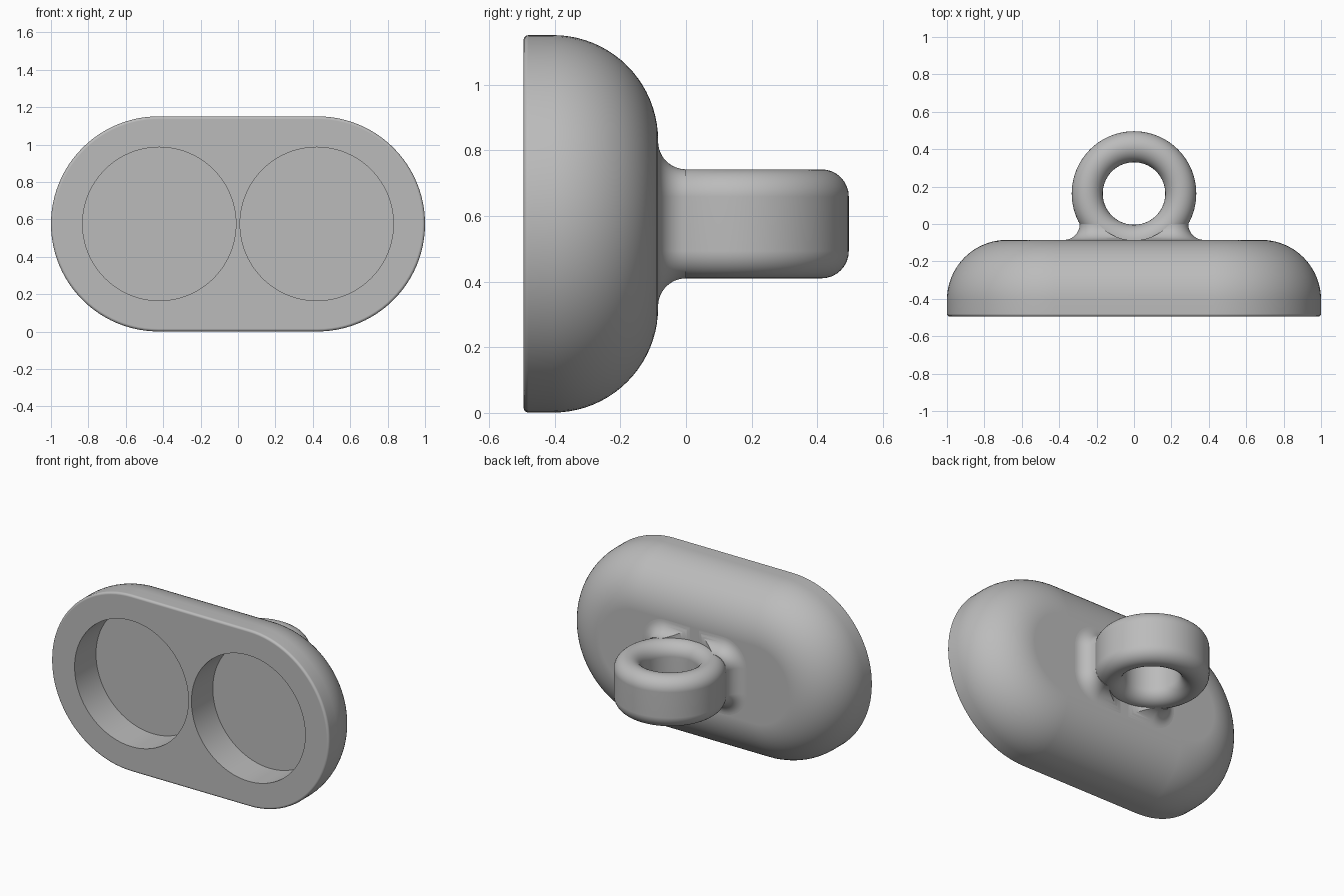
import bpy, bmesh, math
from math import sin, cos, pi
from mathutils import Matrix

MID = 0.576          # height of the centre line
FRONT, BACK = -0.495, -0.085

old = bpy.data.objects.get("Cube")
if old:
    bpy.data.objects.remove(old, do_unlink=True)

grey = bpy.data.materials.new("plain grey")
grey.use_nodes = True
grey.diffuse_color = (0.5, 0.5, 0.5, 1)
grey.node_tree.nodes["Principled BSDF"].inputs["Base Color"].default_value = (0.5, 0.5, 0.5, 1)


def add_object(name, bm):
    bmesh.ops.recalc_face_normals(bm, faces=bm.faces)
    mesh = bpy.data.meshes.new(name)
    bm.to_mesh(mesh)
    bm.free()
    mesh.materials.append(grey)
    obj = bpy.data.objects.new(name, mesh)
    bpy.context.collection.objects.link(obj)
    return obj


def outline(hx, hz, r, y, steps=24):
    """Rounded rectangle in the xz plane at depth y."""
    points = []
    for q, (sx, sz) in enumerate([(1, 1), (-1, 1), (-1, -1), (1, -1)]):
        for i in range(steps + 1):
            a = (q + i / steps) * pi / 2
            points.append((sx * (hx - r) + r * cos(a), y, MID + sz * (hz - r) + r * sin(a)))
    return points


def loft(name, sections):
    bm = bmesh.new()
    rings = [[bm.verts.new(p) for p in outline(*s)] for s in sections]
    for a, b in zip(rings, rings[1:]):
        for i in range(len(a)):
            j = (i + 1) % len(a)
            bm.faces.new((a[i], a[j], b[j], b[i]))
    bm.faces.new(rings[0])
    bm.faces.new(rings[-1])
    bmesh.ops.remove_doubles(bm, verts=bm.verts, dist=0.0001)
    return add_object(name, bm)


def lathe(name, profile, closed):
    """Turn an (r, z) profile about the ring's vertical axis."""
    bm = bmesh.new()
    verts = [bm.verts.new((r, 0, z)) for r, z in profile]
    edges = [bm.edges.new(pair) for pair in zip(verts, verts[1:])]
    if closed:
        edges.append(bm.edges.new((verts[-1], verts[0])))
    bmesh.ops.spin(bm, geom=verts + edges, axis=(0, 0, 1), cent=(0, 0, 0), angle=2 * pi, steps=96)
    bmesh.ops.remove_doubles(bm, verts=bm.verts, dist=0.0001)
    bmesh.ops.translate(bm, verts=bm.verts, vec=(0, 0.163, MID))
    return add_object(name, bm)


def cut(obj, cutter):
    mod = obj.modifiers.new("cut", 'BOOLEAN')
    mod.operation = 'DIFFERENCE'
    mod.solver = 'EXACT'
    mod.object = cutter
    cutter.hide_render = True
    cutter.hide_set(True)


def smooth(obj):
    bpy.ops.object.select_all(action='DESELECT')
    bpy.context.view_layer.objects.active = obj
    obj.select_set(True)
    # apply cuts first so the sharp edges are found on the final shape
    for mod in list(obj.modifiers):
        bpy.ops.object.modifier_apply(modifier=mod.name)
    bpy.ops.object.shade_smooth_by_angle(angle=math.radians(35))
    obj.modifiers.new("flat faces stay flat", 'WEIGHTED_NORMAL').keep_sharp = True


# Body: long rounded block with a domed back edge
def body_section(inset, y):
    return (1 - inset, 0.575 - inset, 0.575 - inset, y)


DOME, LIP = 0.32, 0.015
sections = []
for i in range(5):
    a = i / 4 * pi / 2
    sections.append(body_section(LIP * (1 - sin(a)), FRONT + LIP * (1 - cos(a))))
for i in range(21):
    a = i / 20 * pi / 2
    sections.append(body_section(DOME * (1 - cos(a)), BACK - DOME + DOME * sin(a)))
body = loft("body", sections)

# Two round pockets in the front
pockets = []
for side, x in (("left", 0.421), ("right", -0.421)):
    bm = bmesh.new()
    place = Matrix.Translation((x, FRONT, MID)) @ Matrix.Rotation(pi / 2, 4, 'X')
    bmesh.ops.create_cone(bm, cap_ends=True, segments=96, radius1=0.41, radius2=0.41,
                          depth=0.44, matrix=place)
    pockets.append(add_object(side + "_pocket_cutter", bm))
    cut(body, pockets[-1])

# Hanging ring: thick band with fully rounded rims
R_MID, R_TUBE, STRAIGHT = 0.25, 0.083, 0.083
section = []
for end in (1, -1):
    for i in range(17):
        a = i / 16 * pi
        section.append((R_MID + end * R_TUBE * cos(a), end * (STRAIGHT + R_TUBE * sin(a))))
ring = lathe("hanging_ring", section, True)

# Neck: flared foot joining the ring to the body
FLARE = 0.085
foot = [(0.375, 0.252, 0.168, BACK - 0.03)]
for i in range(13):
    a = i / 12 * pi / 2
    d = FLARE * (1 - sin(a))
    foot.append((0.29 + d, 0.166 + d, 0.083 + d, BACK + FLARE * (1 - cos(a))))
neck = loft("neck", foot)

# Keep the neck clear of the ring's opening
bore = [(0, 0.3), (R_MID, 0.3)]
for i in range(13):
    a = pi / 2 * (1 + i / 12)
    bore.append((R_MID + 0.08 * cos(a), STRAIGHT + 0.08 * sin(a)))
bore += [(r, -z) for r, z in reversed(bore)]
bore_cutter = lathe("bore_cutter", bore, False)
cut(neck, bore_cutter)

for part in (body, ring, neck):
    smooth(part)
for cutter in pockets + [bore_cutter]:
    bpy.data.objects.remove(cutter, do_unlink=True)
